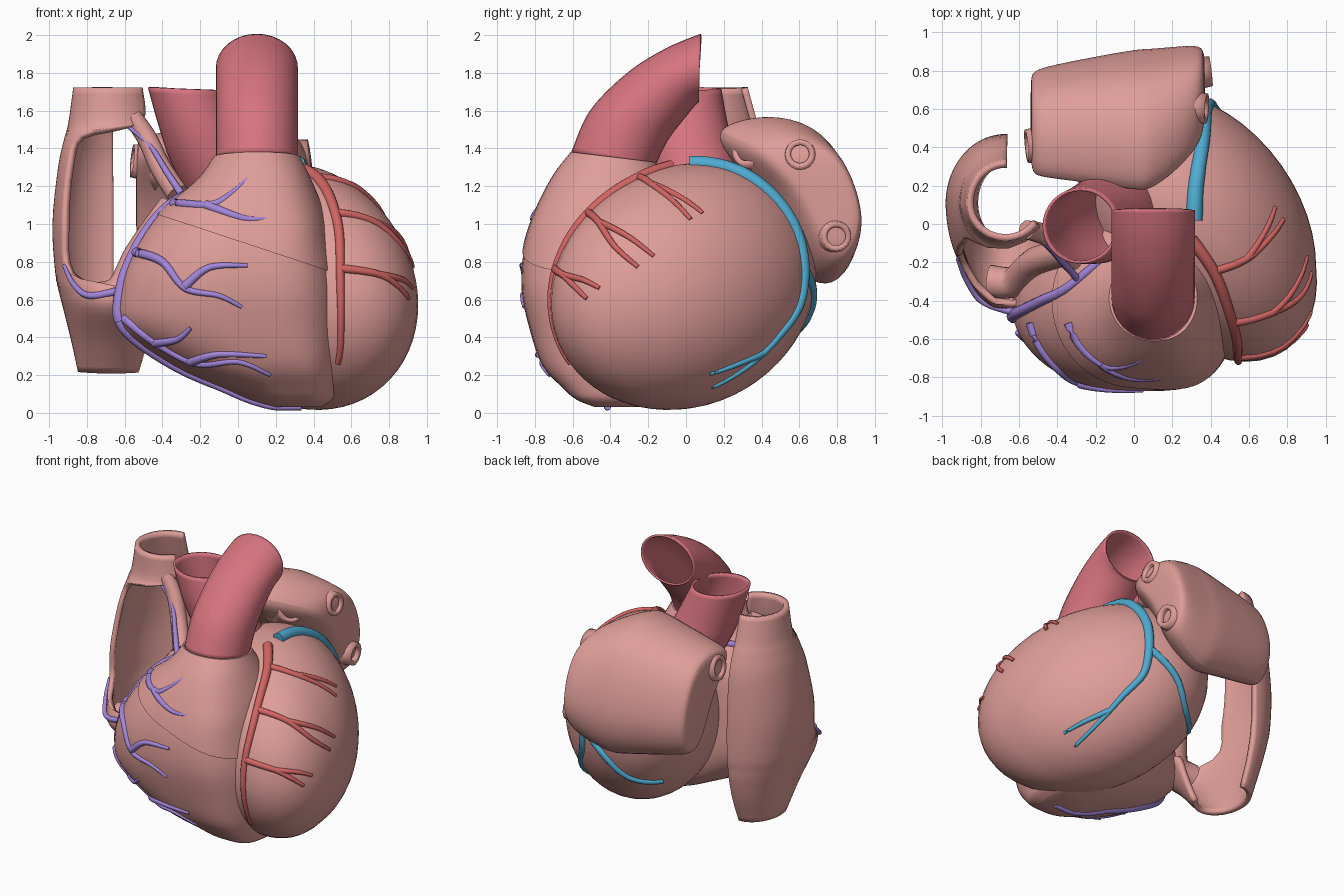
import bpy, bmesh, math
from mathutils import Vector, Matrix
from mathutils.bvhtree import BVHTree

cube = bpy.data.objects.get("Cube")
if cube:
    bpy.data.objects.remove(cube)


def material(name, rgb):
    m = bpy.data.materials.new(name)
    m.use_nodes = True
    m.diffuse_color = (*rgb, 1)
    m.node_tree.nodes["Principled BSDF"].inputs["Base Color"].default_value = (*rgb, 1)
    return m


FLESH = material("muscle pink", (.74, .34, .315))
ROSE = material("great vessel rose", (.68, .175, .21))
PURPLE = material("purple", (.37, .24, .70))
RED = material("red", (.64, .13, .125))
BLUE = material("blue", (.08, .41, .64))


def finish(name, bm, mat, angle=50, thickness=0, subsurf=0):
    bmesh.ops.recalc_face_normals(bm, faces=bm.faces)
    me = bpy.data.meshes.new(name)
    bm.to_mesh(me)
    bm.free()
    me.materials.append(mat)
    ob = bpy.data.objects.new(name, me)
    bpy.context.collection.objects.link(ob)
    bpy.ops.object.select_all(action='DESELECT')
    ob.select_set(True)
    bpy.context.view_layer.objects.active = ob
    bpy.ops.object.shade_smooth_by_angle(angle=math.radians(angle))
    if subsurf:
        ob.modifiers.new("Round", 'SUBSURF').levels = subsurf
    if thickness:
        s = ob.modifiers.new("Wall", 'SOLIDIFY')
        s.thickness, s.offset = thickness, 0


def spline(rows, steps):
    """Catmull-Rom interpolation of rows of numbers."""
    out = []
    for i in range(len(rows) - 1):
        p = [rows[max(0, min(len(rows) - 1, i + k))] for k in (-1, 0, 1, 2)]
        for s in range(steps):
            t = s / steps
            out.append([b + .5 * t * (c - a + t * (2*a - 5*b + 4*c - d + t * (3*(b - c) + d - a)))
                        for a, b, c, d in zip(*p)])
    return out + [list(rows[-1])]


def ring(c, a, b, n=32):
    angles = [2 * math.pi * i / n for i in range(n)]
    return [c + a * math.cos(t) + b * math.sin(t) for t in angles]


def loft(rings, closed=True, caps=True):
    bm = bmesh.new()
    vs = [[bm.verts.new(p) for p in r] for r in rings]
    n = len(rings[0])
    for r0, r1 in zip(vs, vs[1:]):
        for i in range(n if closed else n - 1):
            j = (i + 1) % n
            bm.faces.new((r0[i], r0[j], r1[j], r1[i]))
    if caps:
        bm.faces.new(vs[0])
        bm.faces.new(vs[-1])
    return bm


def tube_rings(path, radii, n=10):
    path = [Vector(p) for p in path]
    rings = []
    for i, p in enumerate(path):
        t = (path[min(i + 1, len(path) - 1)] - path[max(i - 1, 0)]).normalized()
        ref = Vector((0, 1, 0)) if abs(t.y) < .9 else Vector((0, 0, 1))
        a = t.cross(ref).normalized()
        rings.append(ring(p, a * radii[i], t.cross(a) * radii[i], n))
    return rings


# Left ventricle: sheared sphere, fuller towards the front outer side
def left_ventricle_mesh():
    bm = bmesh.new()
    bmesh.ops.create_uvsphere(bm, u_segments=48, v_segments=32, radius=1)
    shear = Matrix(((.62, 0, 0), (-.22, .655, 0), (-.09, .05, .645)))
    for v in bm.verts:
        full = 1 + .12 * max(0, v.co.x) * max(0, -v.co.y)
        v.co = shear @ (v.co * full) + Vector((.33, 0, .67))
    return bm


# Right ventricle: stacked sections of z, left, right, front, back
SECTIONS = [(.03, .18, .44, -.48, -.25), (.07, .05, .5, -.58, -.1), (.13, -.08, .52, -.65, -.02),
            (.25, -.34, .53, -.76, .0), (.45, -.61, .54, -.83, .0), (.65, -.62, .53, -.87, .0),
            (.85, -.55, .49, -.86, 0), (1.05, -.42, .45, -.8, 0), (1.25, -.21, .38, -.7, -.1),
            (1.38, -.12, .32, -.6, -.17)]


def right_ventricle_mesh(grow=0):
    rings = []
    for z, x0, x1, y0, y1 in spline(SECTIONS, 4):
        r = []
        power = .45 + max(0, z - 1)
        for i in range(64):
            t = 2 * math.pi * i / 64
            c, s = math.cos(t), math.sin(t)
            c = c ** power if c > 0 else c
            y = (y0 + y1) / 2 + ((y1 - y0) / 2 + grow) * s
            lean = -.12 * (y - y0) * max(0, z - 1.1) / .28
            r.append(Vector(((x0 + x1) / 2 + ((x1 - x0) / 2 + grow) * c, y, z + lean)))
        rings.append(r)
    return loft(rings)


trees = []
for name, bm in (("left_ventricle", left_ventricle_mesh()), ("right_ventricle", right_ventricle_mesh())):
    trees.append(BVHTree.FromBMesh(bm))
    finish(name, bm, FLESH)

# Raised sheet over the outflow region
sheet = right_ventricle_mesh(.01)
bmesh.ops.bisect_plane(sheet, geom=sheet.verts[:] + sheet.edges[:] + sheet.faces[:],
                       plane_co=(0, -.8, .91), plane_no=(.33, 0, 1), clear_inner=True)
finish("outflow_sheet", sheet, FLESH)

# Pulmonary trunk: front and back edge of each ring as y, z
EDGES = [(-.6, 1.38, -.17, 1.31), (-.5, 1.6, -.1, 1.45), (-.3, 1.8, 0, 1.58), (-.1, 1.925, .05, 1.64),
         (.08, 2, .065, 1.65)]
trunk = []
for y0, z0, y1, z1 in spline(EDGES, 6):
    f, b = Vector((.1, y0, z0)), Vector((.1, y1, z1))
    trunk.append(ring((f + b) / 2, (f - b) / 2, Vector((.21, 0, 0))))
finish("pulmonary_trunk", loft(trunk, caps=False), ROSE, thickness=.015)

# Aorta: leaning open tube
aorta = [ring(Vector((x, y, z)), Vector((r, 0, -.05 * r)), Vector((0, r, 0)))
         for x, y, z, r in spline([(.02, .1, 1.0, .2), (-.12, .05, 1.3, .22), (-.2, .01, 1.5, .21),
                                   (-.28, -.01, 1.715, .19)], 5)]
finish("aorta", loft(aorta, caps=False), ROSE, thickness=.015)

# Right atrium: open wall of z, width, back depth, front depth, end angle
WALL = [(.22, .16, .21, .2, 325), (.4, .2, .28, .36, 335), (.56, .24, .32, .53, 338),
        (.64, .26, .33, .54, 300), (.74, .28, .34, .5, 222), (1, .295, .34, .46, 216), (1.3, .265, .32, .36, 216),
        (1.46, .23, .28, .26, 228), (1.54, .21, .25, .2, 318), (1.72, .185, .2, .18, 325)]
wall = []
for z, w, back, front, end in spline(WALL, 4):
    row = []
    for i in range(37):
        t = math.radians(88 + (end - 88) * i / 36)
        row.append(Vector((-.67 + w * math.cos(t), .11 + (back if math.sin(t) > 0 else front) * math.sin(t), z)))
    wall.append(row)
finish("right_atrium", loft(wall, closed=False, caps=False), FLESH, thickness=.035)


def tube(name, pts, mat, r0, r1, steps=6, n=10):
    path = spline(pts, steps)
    radii = [r0 + (r1 - r0) * i / (len(path) - 1) for i in range(len(path))]
    finish(name, loft(tube_rings(path, radii, n)), mat)


# Rims joining the atrium to the ventricle
tube("atrium_upper_rim", [(-.56, -.03, 1.57), (-.48, -.05, 1.45), (-.41, -.1, 1.3), (-.32, -.2, 1.16)], FLESH, .05, .06)
tube("atrium_lower_rim", [(-.75, -.3, .6), (-.62, -.3, .65), (-.52, -.2, .85), (-.35, -.15, 1.1)], FLESH, .09, .07)

# Left atrium: side profile swept across the back, its outer front corner cut away
PROFILE = [(.15, 1.5), (.3, 1.56), (.5, 1.58), (.73, 1.5), (.86, 1.27), (.93, 1), (.89, .8), (.78, .66),
           (.62, .7), (.5, .95), (.38, 1.18), (.2, 1.38)]
MID = Vector((0, .62, 1.13))
body = []
for x, s, shift in ((-.54, .55, -.03), (-.53, .72, -.04), (-.48, .78, -.03), (-.2, .9, -.01), (.02, 1, 0), (.08, 1, 0),
                    (.2, .9, .04), (.31, .76, .09), (.36, .62, .12), (.37, .4, .12)):
    body.append([Vector((x, *(MID.yz + (Vector(p) - MID.yz) * s + Vector((shift, 0)))))
                 for p in PROFILE])
finish("left_atrium", loft(body), FLESH, subsurf=2)

# Pulmonary vein stubs: root, direction, radius
VEINS = [((.24, .61, 1.35), (1, -.05, .15), .07), ((.26, .78, .94), (1, .12, -.05), .07),
         ((.1, .4, 1.37), (.75, -.5, .2), .09), ((-.42, .42, 1.32), (-1, -.1, .1), .08)]
for i, (root, way, r) in enumerate(VEINS):
    path = [Vector(root) + Vector(way).normalized() * d for d in (0, .04, .09, .14)]
    finish(f"pulmonary_vein_{i + 1}", loft(tube_rings(path, [r * 1.7, r * 1.3, r, r * .9], 20), caps=False),
           FLESH, thickness=.03)

CORE = Vector((.1, -.1, .7))


def on_surface(p, way=None):
    """Drop a point on the ventricles, along a direction or towards their core."""
    p = Vector(p)
    way = Vector(way) if way else (CORE - p).normalized()
    hits = [h for h in (t.ray_cast(p - way * 3, way) for t in trees) if h[0]]
    if hits:
        return min(hits, key=lambda h: h[3])[0]
    return min((t.find_nearest(p) for t in trees), key=lambda h: h[3])[0]


def vessel(name, pts, mat, r0, r1, way=None):
    path = [on_surface(p, way) for p in spline(pts, 5)]
    tube(name, path, mat, r0, r1, steps=2)


def front_vessel(name, pts, mat, r0, r1):
    vessel(name, [(x, -.4, z) for x, z in pts], mat, r0, r1, (0, 1, 0))


# Right coronary artery and branches
vessel("right_artery", [(-.2, -.2, 1.24), (-.34, -.33, 1.1), (-.48, -.4, .97), (-.56, -.44, .8), (-.6, -.46, .65),
                        (-.62, -.48, .49)], PURPLE, .022, .036)
for i, pts in enumerate((
        [(-.34, 1.11), (-.15, 1.1), (-.05, 1.15), (.05, 1.24)], [(-.17, 1.1), (.03, 1.03), (.15, 1.03)],
        [(-.54, .85), (-.4, .8), (-.28, .66), (-.1, .62), (.02, .56)], [(-.28, .67), (-.15, .77), (.05, .78)],
        [(-.6, .5), (-.45, .38), (-.22, .26), (0, .27), (.17, .2)], [(-.25, .27), (-.1, .31), (.15, .3)],
        [(-.44, .37), (-.32, .39), (-.25, .45)])):
    front_vessel(f"right_artery_branch_{i + 1}", pts, PURPLE, .026, .01)
vessel("lower_artery", [(-.62, -.46, .49), (-.42, -.4, .28), (-.15, -.4, .12), (.12, -.42, .03), (.34, -.42, .02)],
       PURPLE, .03, .016)
tube("atrium_artery_upper", [(-.6, -.06, 1.53), (-.47, -.1, 1.42), (-.38, -.19, 1.28), (-.3, -.28, 1.16)], PURPLE, .01, .02)
tube("atrium_artery_lower", [(-.58, -.47, .66), (-.78, -.41, .62), (-.87, -.3, .68), (-.92, -.18, .78)],
     PURPLE, .022, .01)

# Left coronary artery with forked branches
vessel("left_artery", [(.3, -.08, 1.31), (.4, -.24, 1.22), (.47, -.47, 1.02), (.51, -.65, .75), (.54, -.7, .5),
                       (.57, -.66, .22)], RED, .034, .015)
for i, pts in enumerate((
        [(.4, -.24, 1.22), (.58, -.18, 1.2), (.7, -.08, 1.13), (.81, .03, 1.04)],
        [(.47, -.47, 1.02), (.7, -.45, 1), (.82, -.36, .87), (.9, -.25, .77)],
        [(.51, -.65, .76), (.74, -.64, .73), (.86, -.6, .67), (.95, -.55, .6)])):
    vessel(f"left_artery_branch_{i + 1}", pts, RED, .023, .012)
    a, b = Vector(pts[1]), Vector(pts[3])
    vessel(f"left_artery_fork_{i + 1}", [a, a.lerp(b, .5) + Vector((.02, .05, .04)), b + Vector((0, .08, .06))],
           RED, .02, .011)

# Cardiac vein around the back
vessel("cardiac_vein", [(.31, .02, 1.31), (.32, .2, 1.29), (.35, .4, 1.18), (.38, .6, .97), (.42, .69, .75)],
       BLUE, .045, .03)
vessel("cardiac_vein_lower", [(.42, .69, .75), (.45, .66, .55), (.55, .55, .38), (.62, .38, .22), (.66, .15, .1)],
       BLUE, .03, .011)
vessel("cardiac_vein_fork", [(.6, .45, .28), (.7, .3, .22), (.75, .14, .18)], BLUE, .02, .01)
vessel("cardiac_vein_back", [(.4, .69, .75), (.2, .65, .6), (.05, .55, .45), (-.12, .45, .38)], BLUE, .028, .018)
